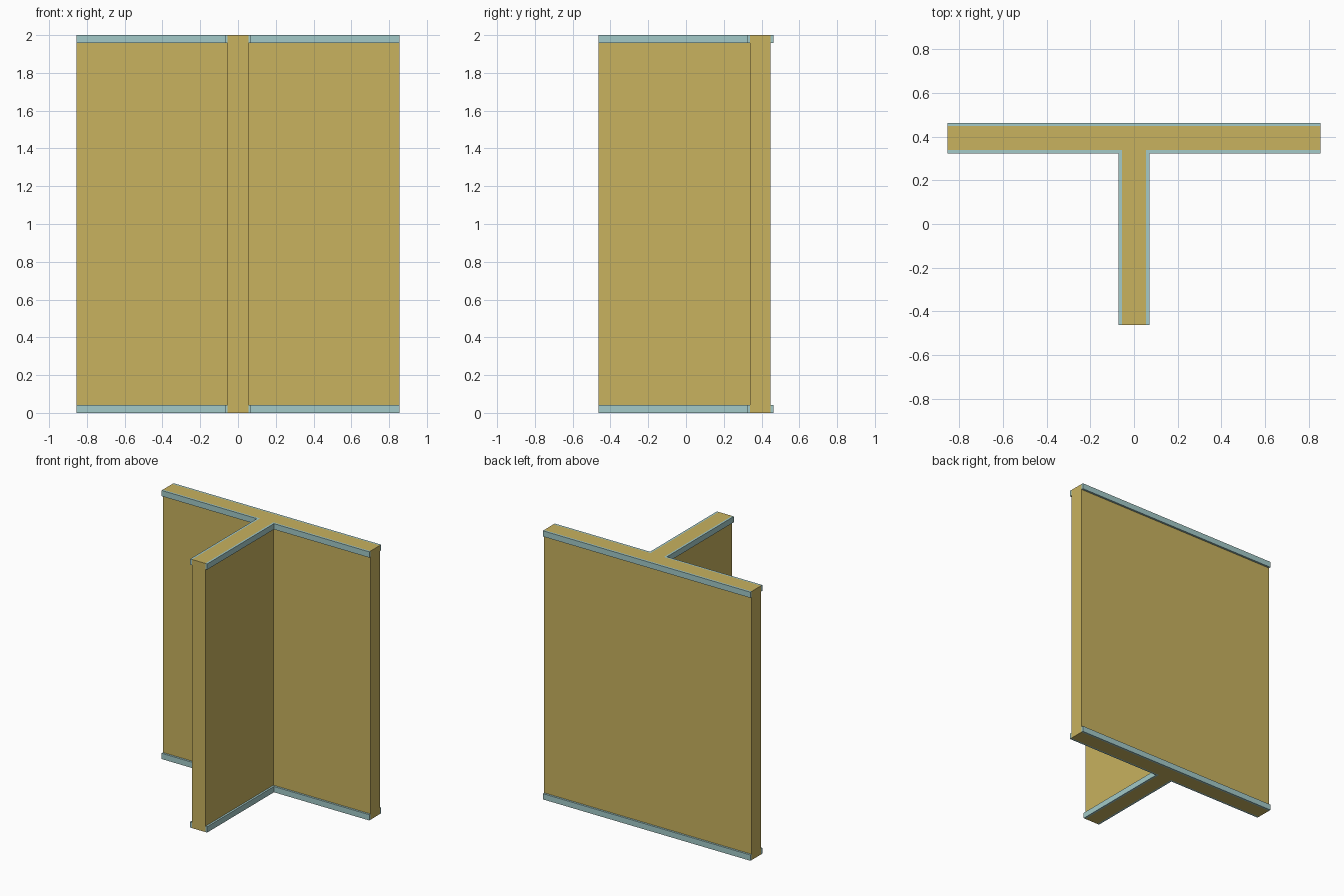
import bpy, bmesh

if "Cube" in bpy.data.objects:
    bpy.data.objects.remove(bpy.data.objects["Cube"])

def material(name, rgb):
    m = bpy.data.materials.new(name)
    m.diffuse_color = (*rgb, 1)
    m.use_nodes = True
    m.node_tree.nodes["Principled BSDF"].inputs["Base Color"].default_value = m.diffuse_color
    return m

gold = material("ochre_wall", (0.578, 0.445, 0.114))
blue = material("pale_blue_trim", (0.366, 0.591, 0.578))

def prism(name, outline, z0, z1, mat):
    """Extrude a plan outline from z0 to z1."""
    bm = bmesh.new()
    face = bm.faces.new([bm.verts.new((x, y, z0)) for x, y in outline])
    ext = bmesh.ops.extrude_face_region(bm, geom=[face])
    verts = [g for g in ext["geom"] if isinstance(g, bmesh.types.BMVert)]
    bmesh.ops.translate(bm, verts=verts, vec=(0, 0, z1 - z0))
    bmesh.ops.recalc_face_normals(bm, faces=bm.faces)
    me = bpy.data.meshes.new(name)
    bm.to_mesh(me)
    bm.free()
    me.materials.append(mat)
    ob = bpy.data.objects.new(name, me)
    bpy.context.collection.objects.link(ob)
    return ob

L = 0.855          # half length of the long wall
F = -0.463         # front end of the stem wall
C = 0.393          # centre line of the long wall
W, T = 0.055, 0.07 # half thickness of wall and of wall with trim
H, S = 2.0, 0.043  # wall height and trim height

# T-shaped wall
prism("wall", [(-L, C - W), (-W, C - W), (-W, F), (W, F), (W, C - W),
               (L, C - W), (L, C + W), (-L, C + W)], 0, H, gold)

# Trim strips along the bottom and top of every wall face
for level, z0 in (("bottom", 0), ("top", H - S)):
    prism(f"{level}_trim_back", [(-L, C + W), (L, C + W), (L, C + T), (-L, C + T)],
          z0, z0 + S, blue)
    for side, s in (("left", -1), ("right", 1)):
        corner = [(W, F), (T, F), (T, C - T), (L, C - T), (L, C - W), (W, C - W)]
        prism(f"{level}_trim_{side}", [(s * x, y) for x, y in corner],
              z0, z0 + S, blue)
